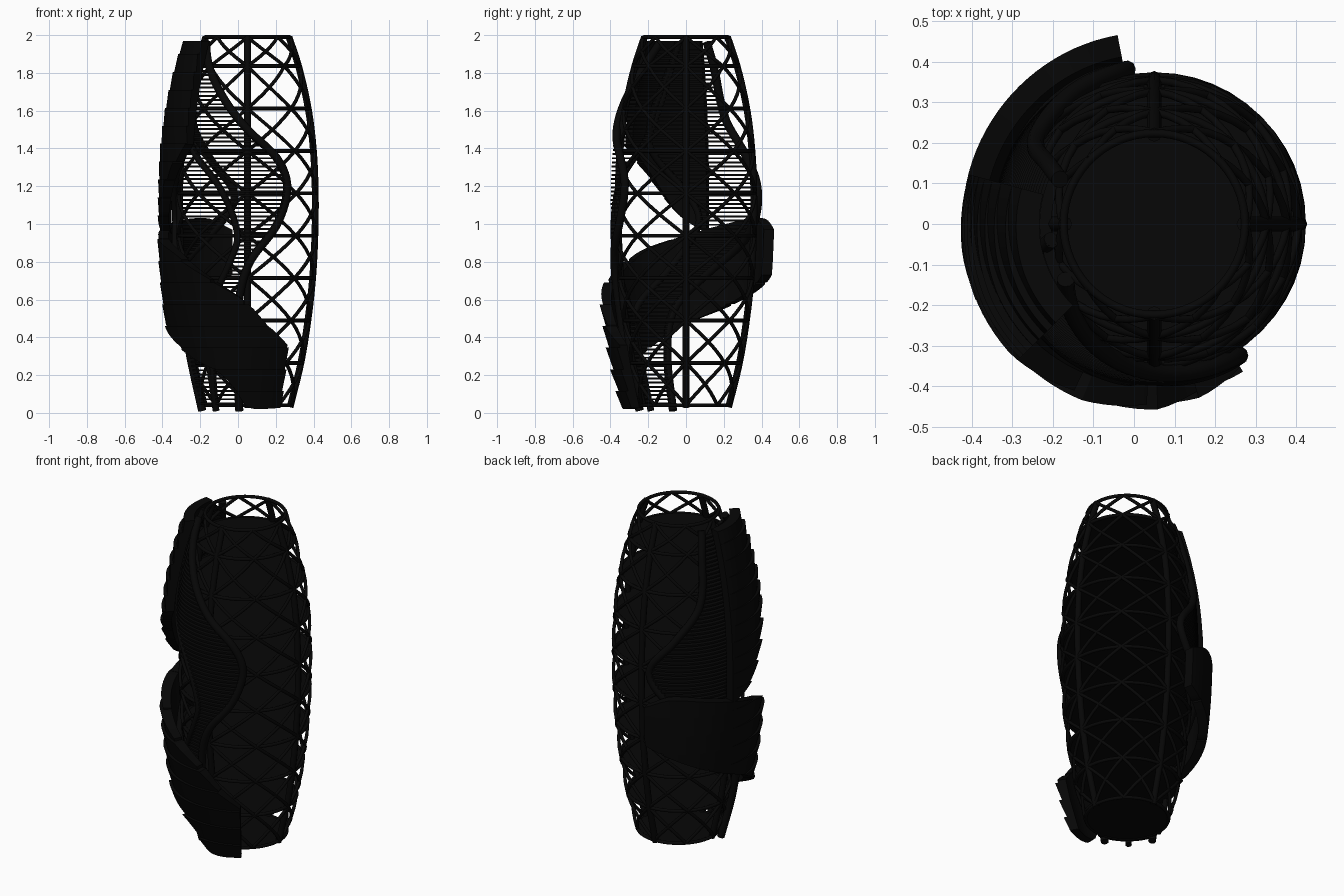
import bpy, bmesh, math
from mathutils import Vector

if "Cube" in bpy.data.objects:
    bpy.data.objects.remove(bpy.data.objects["Cube"])

CX = 0.05
mat = bpy.data.materials.new("dark_metal")
mat.diffuse_color = (0.002, 0.002, 0.002, 1)
mat.use_nodes = True
mat.node_tree.nodes["Principled BSDF"].inputs["Base Color"].default_value = mat.diffuse_color


def spline(tab, z):
    """Smooth interpolation through (z, value) points."""
    if z <= tab[0][0]:
        return tab[0][1]
    if z >= tab[-1][0]:
        return tab[-1][1]
    i = max(k for k in range(len(tab) - 1) if tab[k][0] <= z)

    def slope(k):
        a, b = tab[max(k - 1, 0)], tab[min(k + 1, len(tab) - 1)]
        return (b[1] - a[1]) / (b[0] - a[0])
    (z0, v0), (z1, v1) = tab[i], tab[i + 1]
    h = z1 - z0
    t = (z - z0) / h
    return ((2*t**3 - 3*t*t + 1) * v0 + (t**3 - 2*t*t + t) * h * slope(i)
            + (3*t*t - 2*t**3) * v1 + (t**3 - t*t) * h * slope(i + 1))


BARREL = [(0.0, .222), (0.04, .232), (.265, .287), (.49, .324), (.715, .349), (.94, .361),
          (1.165, .363), (1.39, .353), (1.61, .326), (1.835, .275), (1.99, .224)]


def R(z):
    return spline(BARREL, z)


def P(deg, r, z):
    a = math.radians(deg)
    return Vector((CX + r * math.cos(a), r * math.sin(a), z))


def tubes(name, paths, radius, cyclic=False, res=2):
    cu = bpy.data.curves.new(name, 'CURVE')
    cu.dimensions = '3D'
    cu.bevel_depth = radius
    cu.bevel_resolution = res
    cu.use_fill_caps = True
    for pts in paths:
        s = cu.splines.new('POLY')
        s.points.add(len(pts) - 1)
        for p, q in zip(s.points, pts):
            p.co = (*q, 1)
        s.use_cyclic_u = cyclic
    ob = bpy.data.objects.new(name, cu)
    bpy.context.collection.objects.link(ob)
    cu.materials.append(mat)
    return ob


def finish(name, bm):
    bmesh.ops.recalc_face_normals(bm, faces=bm.faces)
    me = bpy.data.meshes.new(name)
    bm.to_mesh(me)
    bm.free()
    me.materials.append(mat)
    ob = bpy.data.objects.new(name, me)
    bpy.context.collection.objects.link(ob)
    return ob


def sweep(bm, sections):
    """Bridge four-cornered sections into a capped strip."""
    loops = [[bm.verts.new(p) for p in s] for s in sections]
    for a, b in zip(loops, loops[1:]):
        for i in range(4):
            j = (i + 1) % 4
            bm.faces.new((a[i], a[j], b[j], b[i]))
    bm.faces.new(loops[0])
    bm.faces.new(loops[-1][::-1])


# Storey rings and floor plates
LEVELS = [0.04 + 0.2245 * i for i in range(9)] + [1.99]
tubes("storey_rings", [[P(a, R(z), z) for a in range(0, 360, 6)] for z in LEVELS], .01, True)
bm = bmesh.new()
for z in LEVELS[:-1]:
    top = [bm.verts.new(P(a, R(z), z + .005)) for a in range(0, 360, 6)]
    bot = [bm.verts.new(P(a, R(z), z - .005)) for a in range(0, 360, 6)]
    bm.faces.new(top)
    bm.faces.new(bot[::-1])
    for i in range(60):
        j = (i + 1) % 60
        bm.faces.new((bot[i], bot[j], top[j], top[i]))
finish("floor_plates", bm)

# Diagonal lattice, eight bays per storey
diag = []
for z0, z1 in zip(LEVELS, LEVELS[1:]):
    for k in range(8):
        for d in (45, -45):
            diag.append([P(45 * k + d * t / 6, R(z0 + (z1 - z0) * t / 6) + .002,
                           z0 + (z1 - z0) * t / 6) for t in range(7)])
tubes("diagonal_lattice", diag, .0095)

# Main columns
ZS = [.03 + 1.96 * i / 40 for i in range(41)]
tubes("columns", [[P(a, R(z) - .004, z) for z in ZS] for a in (0, 90, 180, 270)], .018)

# Edges of the louvre fields: (height, angle)
FRONT = [(0, -100), (.3, -100), (.6, -97), (.8, -88), (1, -66), (1.2, -57), (1.35, -66),
         (1.5, -90), (1.7, -116), (1.97, -149)]
BACK = [(0, -164), (.3, -162), (.55, -170), (.75, -200), (.95, -240), (1.15, -260),
        (1.35, -238), (1.55, -216), (1.85, -209), (1.97, -205)]
IN_FRONT = [(0, -132), (.5, -126), (.8, -104), (.95, -98), (1.2, -113), (1.45, -146), (1.97, -171)]
IN_BACK = [(0, -132), (.5, -128), (.75, -165), (1, -190), (1.15, -182), (1.45, -148), (1.97, -172)]
TZ = [.012 + 1.95 * i / 70 for i in range(71)]
tubes("louvre_border_tubes", [[P(spline(e, z), R(z) + .024, z) for z in TZ]
                              for e in (FRONT, BACK)], .022, res=3)
tubes("louvre_inner_tubes", [[P(spline(e, z), R(z) + .024, z) for z in TZ]
                             for e in (IN_FRONT, IN_BACK)], .018, res=3)

# Thin horizontal louvres
bm = bmesh.new()
for i in range(86):
    z = .05 + .022 * i
    for ea, eb in ((FRONT, IN_FRONT), (IN_BACK, BACK)):
        a, b = spline(ea, z), spline(eb, z)
        if a - b < 2:
            continue
        n = max(2, int((a - b) / 5))
        r = R(z)
        sweep(bm, [[P(a + (b - a) * k / n, r + dr, z + dz) for dr, dz in
                    ((.006, -.005), (.035, -.005), (.035, .005), (.006, .005))]
                   for k in range(n + 1)])
finish("louvres", bm)


# Spiral shells made of horizontal slats cut to a rising outline;
# the saw-tooth lean of the slats fades out towards the back
def shell(name, a0, a1, low, high, pitch, off):
    bm = bmesh.new()
    steps = 60
    for lv in range(int(2 / pitch) + 1):
        z0, z1 = lv * pitch, (lv + 1) * pitch
        run = []
        for k in range(steps + 1):
            a = a0 + (a1 - a0) * k / steps
            w = max(0, min(1, (195 + a) / 40))
            lo, hi = max(z0, spline(low, -a)), min(z1, spline(high, -a))
            if hi - lo > .002:
                sec = []
                for z, side in ((lo, 0), (lo, 1), (hi, 1), (hi, 0)):
                    lean = .01 * w - .018 * w * (z1 - z) / pitch
                    sec.append(P(a, R(z) + (off + lean if side else off - .055), z))
                run.append(sec)
            if run and (hi - lo <= .002 or k == steps):
                if len(run) > 1:
                    sweep(bm, run)
                run = []
    return finish(name, bm)


shell("lower_spiral_shell", -59, -259,
      [(59, .025), (90, .03), (98, .1), (110, .2), (130, .27), (150, .35), (180, .47),
       (210, .56), (240, .66), (259, .73)],
      [(59, .36), (75, .46), (90, .58), (110, .68), (130, .77), (150, .86), (180, .94),
       (210, 1.0), (240, 1.03), (259, .97)], .115, .113)
shell("upper_side_shell", -135, -195,
      [(135, 1.42), (155, 1.25), (175, 1.05), (195, .95)],
      [(135, 1.97), (195, 1.97)], .095, .108)

# Smooth shading with sharp edges kept
bpy.ops.object.select_all(action='DESELECT')
for ob in bpy.data.objects:
    if ob.type == 'MESH':
        ob.select_set(True)
        bpy.context.view_layer.objects.active = ob
bpy.ops.object.shade_smooth_by_angle()
